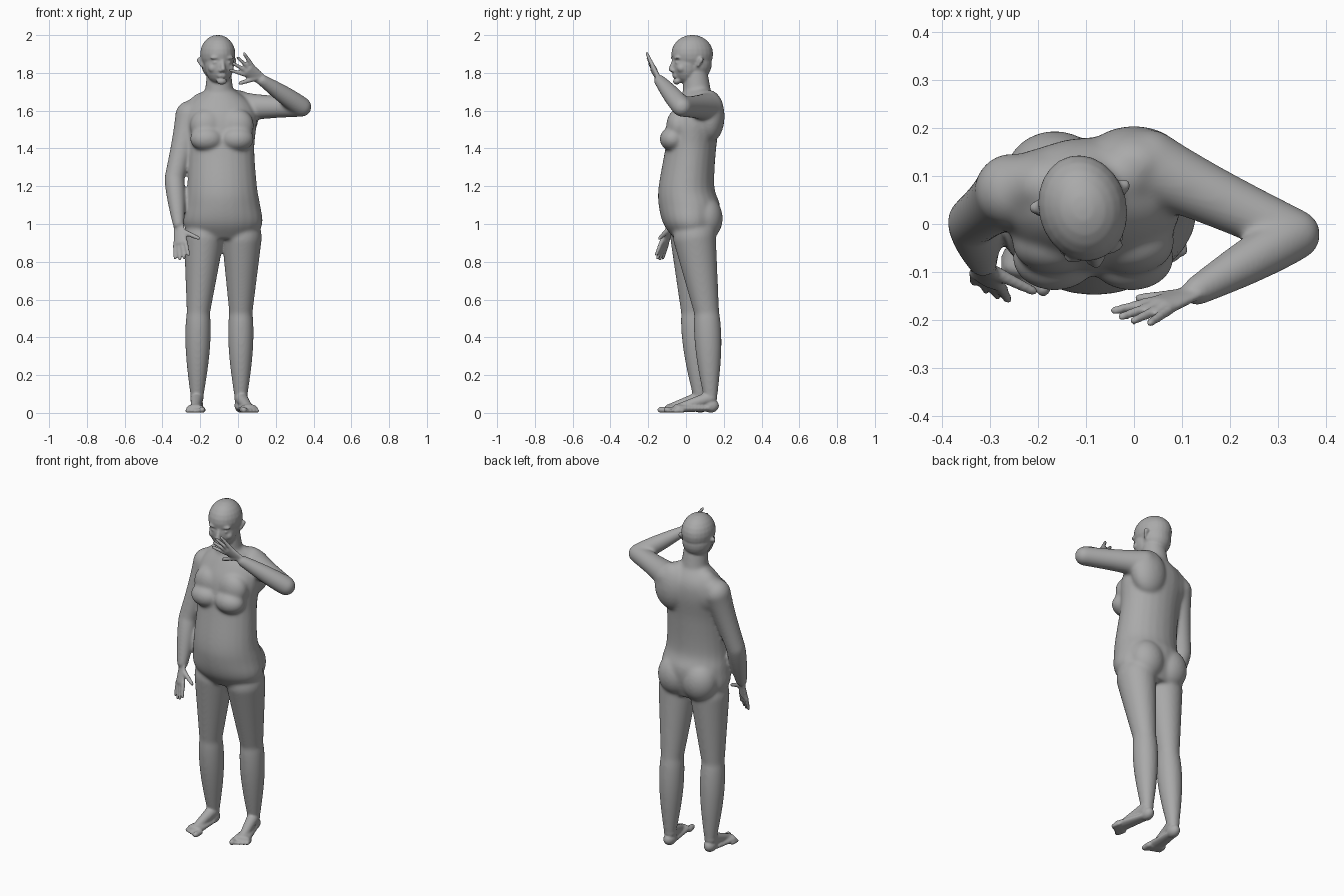
import bpy, bmesh, math
from mathutils import Vector, Matrix

cube = bpy.data.objects.get("Cube")
if cube:
    bpy.data.objects.remove(cube, do_unlink=True)

skin = bpy.data.materials.new("grey clay")
skin.use_nodes = True
grey = (.4, .4, .4, 1)
skin.diffuse_color = grey
skin.node_tree.nodes["Principled BSDF"].inputs["Base Color"].default_value = grey

bm = bmesh.new()
body = bpy.data.objects.new("body", bpy.data.meshes.new("body"))
bpy.context.collection.objects.link(body)
UP = Vector((0, 0, 1))
BACK = Vector((0, 1, 0))
SIDES = 24


def loft(sections, axis, up):
    """Closed skin through elliptical sections: centre, radius across, radius along up."""
    across = up.cross(axis).normalized()
    along = axis.cross(across)
    rings = []
    for centre, wide, deep in sections:
        angles = [math.tau * k / SIDES for k in range(SIDES)]
        rings.append([bm.verts.new(centre + across * wide * math.cos(a) + along * deep * math.sin(a))
                      for a in angles])
    for lower, upper in zip(rings, rings[1:]):
        for k in range(SIDES):
            j = (k + 1) % SIDES
            bm.faces.new((lower[k], lower[j], upper[j], upper[k]))
    bm.faces.new(rings[0])
    bm.faces.new(rings[-1])


def limb(start, end, r_start, r_end, bulge=0, depth=1, up=BACK):
    """Tapered limb with round ends, swelling by bulge near the start."""
    start, end = Vector(start), Vector(end)
    axis = (end - start).normalized()
    steps = 6
    caps = [math.pi / 2 * i / steps for i in range(1, steps)]
    path = [(start - axis * r_start * depth * math.cos(a), r_start * math.sin(a)) for a in caps]
    for i in range(2 * steps + 1):
        t = i / steps / 2
        radius = r_start + (r_end - r_start) * t + bulge * math.sin(math.pi * t ** .8)
        path.append((start.lerp(end, t), radius))
    path += [(end + axis * r_end * depth * math.cos(a), r_end * math.sin(a)) for a in reversed(caps)]
    loft([(centre, r, r * depth) for centre, r in path], axis, up)


def blob(centre, radii):
    placing = Matrix.Translation(centre) @ Matrix.Diagonal((*radii, 1))
    bmesh.ops.create_uvsphere(bm, u_segments=SIDES, v_segments=SIDES // 2, radius=1, matrix=placing)


def smooth_rows(rows, steps=5):
    """Catmull-Rom curve through rows of measurements."""
    rows = [Vector(r) for r in rows]
    rows = [rows[0]] + rows + [rows[-1]]
    result = []
    for before, here, there, after in zip(rows, rows[1:], rows[2:], rows[3:]):
        leave, arrive = (there - before) / 2, (after - here) / 2
        for k in range(steps):
            t = k / steps
            ease = t * t * (3 - 2 * t)
            result.append(here.lerp(there, ease) + leave * t * (1 - t) ** 2 - arrive * t * t * (1 - t))
    return result + [rows[-1]]


def fuse_forms(softness):
    """Melt everything built so far into one continuous mesh on the body."""
    bmesh.ops.recalc_face_normals(bm, faces=bm.faces[:])
    rough = body.data
    rough.clear_geometry()
    bm.to_mesh(rough)
    bm.clear()
    fuse = body.modifiers.new("fuse", 'REMESH')
    fuse.mode = 'VOXEL'
    fuse.voxel_size = .006
    soften = body.modifiers.new("soften", 'SMOOTH')
    soften.iterations = softness
    graph = bpy.context.evaluated_depsgraph_get()
    body.data = bpy.data.meshes.new_from_object(body.evaluated_get(graph))
    body.modifiers.clear()
    bpy.data.meshes.remove(rough)


# Joints: hip, knee, ankle, toe, outward side
legs = [[Vector(p) for p in points] for points in (
    ((-.18, .03, .93), (-.21, .04, .53), (-.217, .075, .08), (-.23, -.145, .024), (-1, 0, 0)),
    ((.02, .045, .93), (.015, .11, .53), (.015, .13, .08), (.073, -.105, .024), (1, 0, 0)))]

# Joints: shoulder, elbow, wrist, knuckles, thumb tip, back of the hand
arms = [[Vector(p) for p in points] for points in (
    ((-.255, .07, 1.575), (-.337, .005, 1.24), (-.315, -.08, 1), (-.305, -.115, .9),
     (-.21, -.14, .925), (.5, 1, 0)),
    ((.03, .12, 1.62), (.337, -.022, 1.62), (.13, -.14, 1.76), (.055, -.17, 1.815),
     (.01, -.155, 1.745), (0, 1, .3)))]

# Neck and shoulder slopes
neck = Vector((-.1, .06, 1.66))
limb(neck, (-.1, .05, 1.8), .08, .065)
for shoulder_top in ((-.23, .08, 1.6), (.02, .12, 1.63)):
    limb(neck + UP * .02, shoulder_top, .062, .065)

# Torso: height, half width, front, back
torso = [(.92, .16, -.06, .14), (1, .21, -.12, .17), (1.1, .2, -.145, .18), (1.2, .185, -.145, .15),
         (1.4, .175, -.11, .16), (1.55, .19, -.09, .18), (1.64, .16, -.05, .17), (1.72, .06, 0, .12)]
loft([(Vector((-.06 - z / 50, (front + back) / 2, z)), half, (back - front) / 2)
      for z, half, front, back in smooth_rows(torso)], UP, BACK)

# Chest, buttocks and shoulder blades
for x in (-.165, -.005):
    blob((x, -.07, 1.45), (.09, .07, .065))
    blob((x, -.04, 1.52), (.09, .065, .09))
    blob((x, .1, 1.03), (.105, .095, .12))
blob((0, .125, 1.57), (.11, .08, .14))
blob((-.18, .08, 1.57), (.1, .08, .13))

# Thighs, calves and arms
for hip, knee, ankle, toe, outward in legs:
    limb(hip, knee, .107, .062, depth=1.07)
    limb(knee, ankle, .062, .034, bulge=.015, depth=1.07)
for shoulder, elbow, wrist, *hand in arms:
    limb(shoulder, elbow, .078, .053, bulge=-.005)
    limb(elbow, wrist, .053, .032, bulge=.005)
fuse_forms(30)

# Head, made facing straight ahead on its own axis
blob((0, 0, 1.9), (.092, .112, .101))
blob((0, -.03, 1.84), (.077, .078, .1))
blob((0, .02, 1.85), (.083, .085, .09))
blob((0, -.085, 1.755), (.028, .02, .017))
limb((0, -.098, 1.87), (0, -.115, 1.82), .01, .014)
for lip_height in (1.78, 1.79):
    blob((0, -.092, lip_height), (.026, .016, .006))
for side in (-1, 1):
    nostril, brow, eye, cheek, ear = (Vector((side * x, 0, 0)) for x in (.012, .035, .035, .045, .084))
    blob(nostril + Vector((0, -.107, 1.812)), (.01, .012, .01))
    blob(brow + Vector((0, -.093, 1.88)), (.03, .014, .01))
    blob(eye + Vector((0, -.088, 1.855)), (.016, .014, .009))
    blob(cheek + Vector((0, -.07, 1.825)), (.025, .025, .025))
    limb(ear + Vector((side * .006, .025, 1.87)), ear + Vector((0, .01, 1.84)), .02, .012, depth=.7)

# Turn the head a little towards its left, then set it on the trunk
turn = Matrix.Translation((-.107, .033, 0)) @ Matrix.Rotation(math.radians(14), 4, 'Z')
bmesh.ops.transform(bm, matrix=turn, verts=bm.verts[:])
bm.from_mesh(body.data)

# Feet: heel, instep, flat sole, and toes from the big one outwards
for hip, knee, ankle, toe, outward in legs:
    heel = Vector((ankle.x, ankle.y, toe.z))
    ball = toe.lerp(heel, .25)
    blob(heel + UP * .014, (.034, .045, .037))
    limb(ankle, ball, .035, .022)
    limb(heel, ball, .03, .047, depth=.48, up=UP)
    forward = (toe - heel).normalized()
    across = UP.cross(forward) * outward.x
    for i in range(5):
        radius = .011 if i else .016
        tip = toe + across * .02 * (i - 2) - forward * (.012 + .007 * i) - UP * (toe.z - radius)
        limb(tip - forward * .04, tip, radius, radius)

# Hands: flat palm, four spread fingers and a thumb
for (shoulder, elbow, wrist, knuckles, thumb_tip, palm_up), fan in zip(arms, (.006, .018)):
    limb(wrist, knuckles, .03, .042, depth=.4, up=palm_up)
    forward = (knuckles - wrist).normalized()
    across = palm_up.cross(forward).normalized()
    for i in range(4):
        place = i - 1.5
        base = knuckles + across * place * .021
        reach = .09 - .006 * place ** 2
        limb(base, base + forward * reach + across * place * fan, .012, .009)
    limb(wrist.lerp(knuckles, .3), thumb_tip, .016, .01)
fuse_forms(5)

body.data.name = "body"
body.data.materials.clear()
body.data.materials.append(skin)
body.data.shade_smooth()
